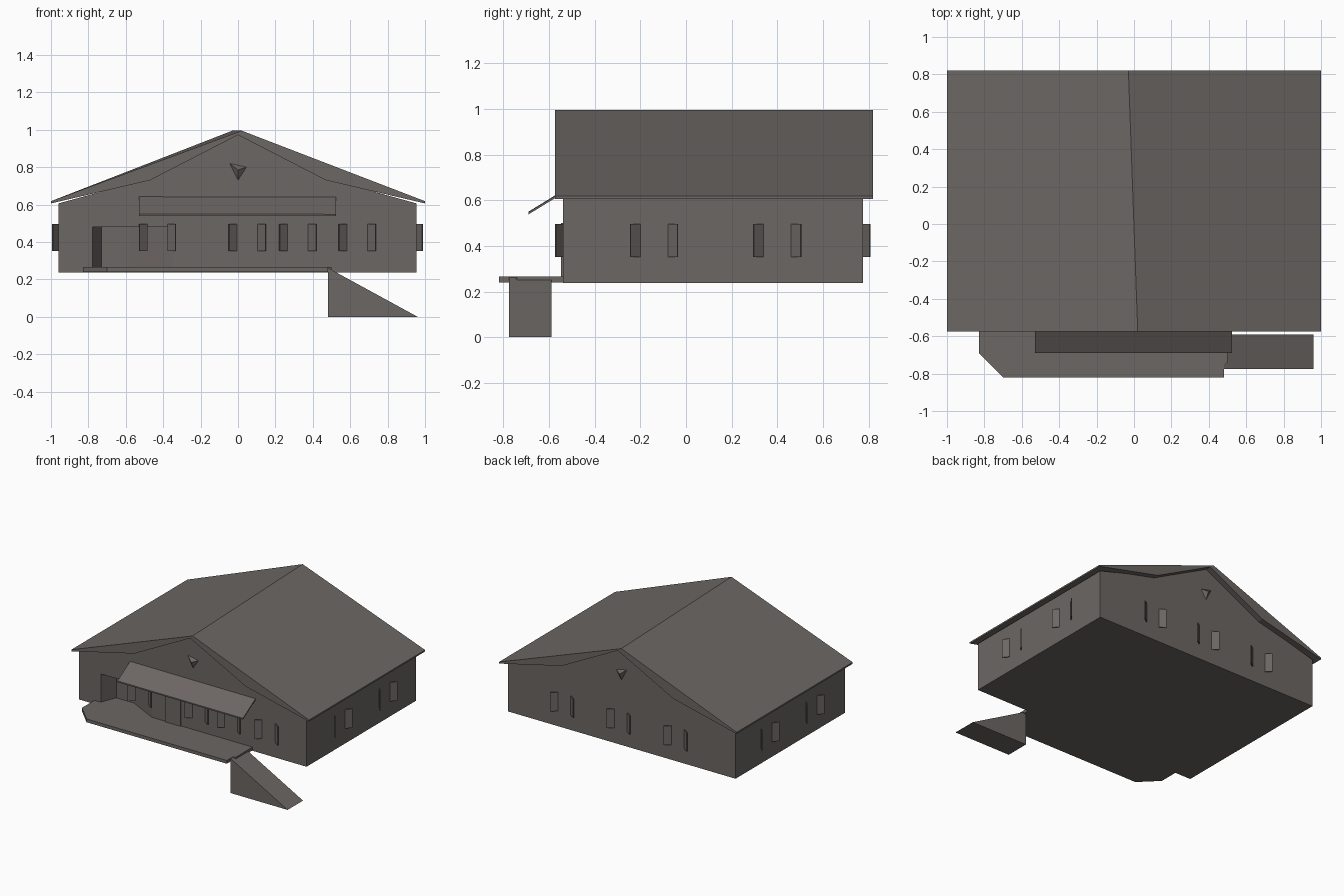
import bpy, bmesh, math
from mathutils import Vector

if "Cube" in bpy.data.objects:
    bpy.data.objects.remove(bpy.data.objects["Cube"])

grey = bpy.data.materials.new("warm_grey")
grey.diffuse_color = (0.15, 0.135, 0.127, 1)
grey.use_nodes = True
grey.node_tree.nodes["Principled BSDF"].inputs["Base Color"].default_value = grey.diffuse_color


def finish(name, bm):
    bmesh.ops.recalc_face_normals(bm, faces=bm.faces)
    me = bpy.data.meshes.new(name)
    bm.to_mesh(me)
    bm.free()
    me.materials.append(grey)
    ob = bpy.data.objects.new(name, me)
    bpy.context.collection.objects.link(ob)
    return ob


def loft(name, a, b):
    """Solid between two matching loops of points."""
    bm = bmesh.new()
    va, vb = [bm.verts.new(p) for p in a], [bm.verts.new(p) for p in b]
    bm.faces.new(va)
    bm.faces.new(vb)
    n = len(a)
    for i in range(n):
        j = (i + 1) % n
        bm.faces.new((va[i], va[j], vb[j], vb[i]))
    return finish(name, bm)


def along_y(name, profile, y0, y1):
    return loft(name, [(x, y0, z) for x, z in profile], [(x, y1, z) for x, z in profile])


def along_z(name, plan, z0, z1):
    return loft(name, [(x, y, z0) for x, y in plan], [(x, y, z1) for x, y in plan])


# Walls with both gables in one profile
walls = along_y("walls", [(-.96, .237), (.955, .237), (.955, .606), (.47, .74),
                          (0, .975), (-.47, .74), (-.96, .606)], -.54, .775)

# Entrance recess cut into the left of the front wall
cutter = along_z("recess_cutter", [(-.80, -.60), (-.73, -.42), (-.58, -.42), (-.23, -.60)], .265, .48)
cutter.hide_render = True
cutter.hide_set(True)
cut = walls.modifiers.new("recess", 'BOOLEAN')
cut.operation, cut.solver, cut.object = 'DIFFERENCE', 'EXACT', cutter

# Roof with deep barge ends and a slightly skewed ridge
under = [(1, .606), (.47, .73), (0, .972), (-.47, .73), (-1, .606)]
loft("roof",
     [(x, -.575, z) for x, z in [(-1, .618), (.02, .995), (1, .618)] + under],
     [(x, .82, z) for x, z in [(-1, .618), (-.03, .995), (1, .618)] + under])

# Awning over the porch
edge = [(-.535, .635), (-.69, .54), (-.69, .55), (-.535, .645)]
loft("awning", [(-.53, y, z) for y, z in edge], [(.525, y, z - .002) for y, z in edge])

# Porch slab with a chamfered corner, and the ramp beside it
along_z("porch_slab", [(-.83, -.50), (-.83, -.69), (-.70, -.82), (.48, -.82),
                       (.48, -.75), (.50, -.74), (.50, -.50)], .24, .265)
along_y("ramp", [(.48, 0), (.96, 0), (.48, .262)], -.775, -.59)

# Door panel
along_y("door", [(-.23, .265), (-.10, .265), (-.10, .50), (-.23, .50)], -.548, -.535)


def shutters(name, hinge_mid, along, out, half):
    """Pair of open casement leaves folded back from their hinges."""
    mid, t, o = Vector(hinge_mid), Vector(along), Vector(out)
    for side in (-1, 1):
        h = mid + t * side * half
        free = h + t * side * .042 + o * .032
        d = (free - h).normalized()
        n = Vector((-d.y, d.x, 0)) * .003
        plan = [(p.x, p.y) for p in (h - n, free - n, free + n, h + n)]
        along_z(name, plan, .352, .496)


for x in (-.43, .05, .32, .638):
    shutters("front_shutter", (x, -.54, 0), (1, 0, 0), (0, -1, 0), .056)
for x in (.48, .005, -.475):
    shutters("back_shutter", (x, .775, 0), (1, 0, 0), (0, 1, 0), .056)
for y in (-.14, .40):
    shutters("right_shutter", (.955, y, 0), (0, 1, 0), (1, 0, 0), .062)
    shutters("left_shutter", (-.96, y, 0), (0, 1, 0), (-1, 0, 0), .062)

# Small pointed vents in the gables
for y, s in ((-.54, -1), (.775, 1)):
    bm = bmesh.new()
    base = [bm.verts.new(p) for p in ((-.045, y, .82), (.045, y, .80), (.0, y, .73))]
    tip = bm.verts.new((0, y + s * .025, .785))
    bm.faces.new(base)
    for i in range(3):
        bm.faces.new((base[i], base[(i + 1) % 3], tip))
    finish("gable_vent", bm)
